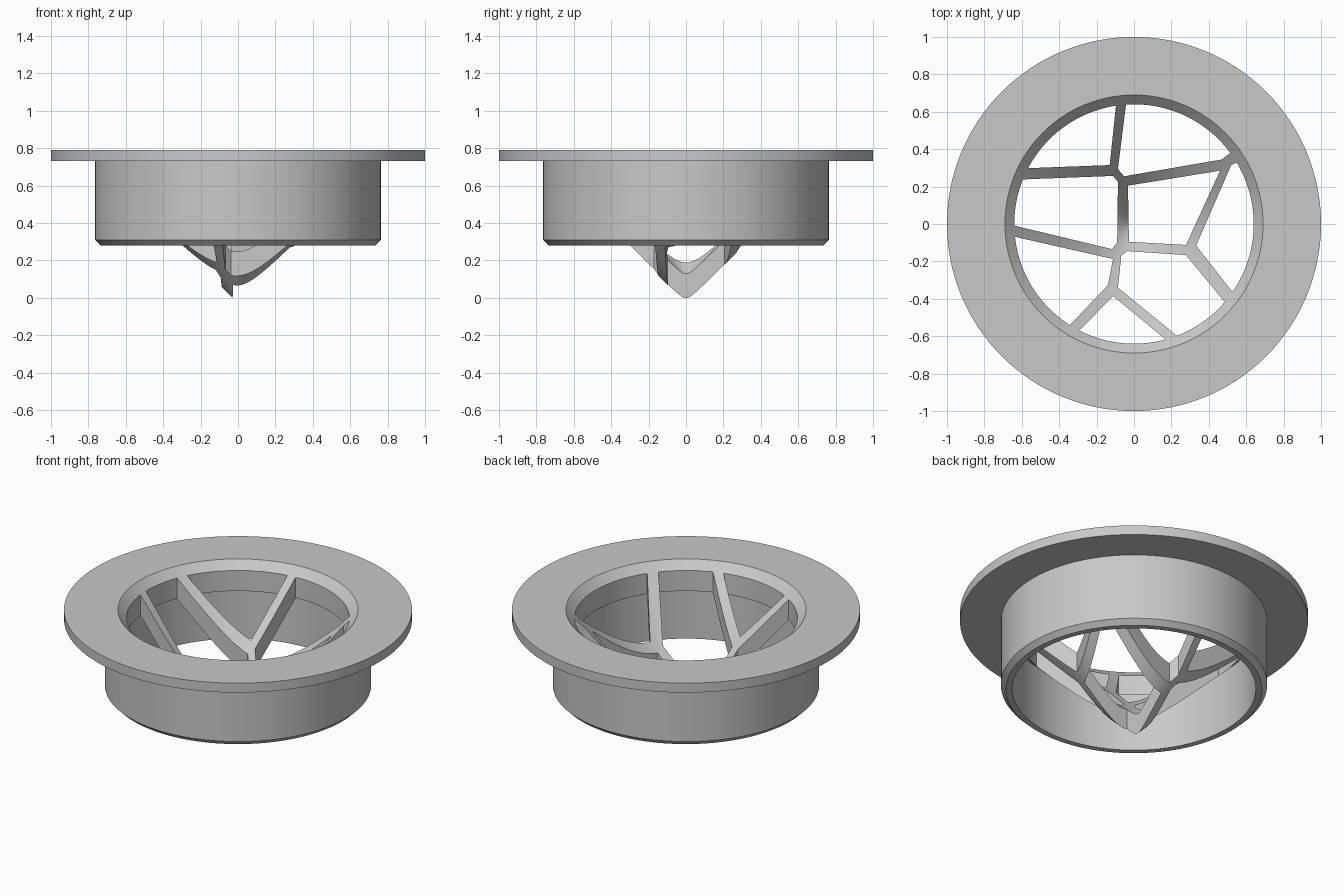
import bpy, bmesh, math
from mathutils import Vector, Matrix

if "Cube" in bpy.data.objects:
    bpy.data.objects.remove(bpy.data.objects["Cube"], do_unlink=True)

grey = bpy.data.materials.new("plain grey")
grey.use_nodes = True
grey.diffuse_color = (0.58, 0.58, 0.58, 1)
grey.node_tree.nodes["Principled BSDF"].inputs["Base Color"].default_value = grey.diffuse_color

SEGMENTS = 128
UPPER, LOWER = 0.10, -0.03   # heights of the upper and lower cone tips (45 degree slope)
HOLE_R, TUBE_R = 0.64, 0.70


def to_object(name, bm):
    bmesh.ops.recalc_face_normals(bm, faces=bm.faces)
    mesh = bpy.data.meshes.new(name)
    bm.to_mesh(mesh)
    bm.free()
    mesh.materials.append(grey)
    obj = bpy.data.objects.new(name, mesh)
    bpy.context.collection.objects.link(obj)
    return obj


def lathe(name, profile):
    """Spin a closed (radius, height) outline around z."""
    bm = bmesh.new()
    verts = [bm.verts.new((r, 0, z)) for r, z in profile]
    edges = [bm.edges.new((a, b)) for a, b in zip(verts, verts[1:] + verts[:1])
             if a.co.x > 0 or b.co.x > 0]
    bmesh.ops.spin(bm, geom=verts + edges, cent=(0, 0, 0), axis=(0, 0, 1),
                   angle=math.tau, steps=SEGMENTS, use_duplicate=False)
    bmesh.ops.remove_doubles(bm, verts=bm.verts, dist=0.0001)
    return to_object(name, bm)


def smooth(obj):
    bpy.ops.object.select_all(action='DESELECT')
    obj.select_set(True)
    bpy.context.view_layer.objects.active = obj
    bpy.ops.object.shade_smooth_by_angle(angle=math.radians(25))


# Flange, tube wall and the sloped inner lip in one turned body
body = lathe("flanged_tube", [
    (TUBE_R - 0.01, 0.79), (1, 0.79), (1, 0.73), (0.765, 0.73), (0.765, 0.31),
    (0.735, 0.28), (TUBE_R, 0.28), (TUBE_R, TUBE_R + LOWER),
    (HOLE_R, HOLE_R + LOWER), (HOLE_R, HOLE_R + UPPER)])

# Cone shell that becomes the strainer ribs
edge = HOLE_R + 0.002
ribs = lathe("strainer_ribs", [(0, UPPER), (edge, edge + UPPER), (edge, edge + LOWER), (0, LOWER)])

# Openings between the ribs, seen in plan; outer corners run past the lip
openings = [
    [(-.13, .315), (-.085, .74), (-.7, .74), (-.71, .293)],
    [(-.086, .294), (-.053, .255), (.47, .345), (.6, .45), (.7, .8), (-.03, .74)],
    [(.332, -.115), (.61, -.47), (.8, -.5), (.8, .35), (.62, .36), (.52, .315)],
    [(-.032, .205), (-.027, -.095), (.278, -.112), (.46, .285)],
    [(-.112, .257), (-.76, .232), (-.76, .02), (-.118, -.134), (-.09, -.1), (-.086, .225)],
    [(-.112, -.187), (-.75, -.043), (-.8, -.7), (-.43, -.633), (-.139, -.326)],
    [(-.112, -.385), (-.38, -.66), (-.05, -.9), (.27, -.7)],
    [(-.037, -.145), (-.068, -.17), (-.086, -.34), (.33, -.68), (.6, -.7), (.57, -.52), (.278, -.166)],
]
bm = bmesh.new()
for outline in openings:
    face = bm.faces.new([bm.verts.new((x, y, -0.5)) for x, y in outline])
    grown = bmesh.ops.extrude_face_region(bm, geom=[face], use_keep_orig=True)
    top = [v for v in grown["geom"] if isinstance(v, bmesh.types.BMVert)]
    bmesh.ops.translate(bm, verts=top, vec=(0, 0, 2))
cutter = to_object("opening_cutter", bm)
cutter.hide_render = True

# Cut the openings and keep the result as a plain mesh
cut = ribs.modifiers.new("openings", 'BOOLEAN')
cut.operation = 'DIFFERENCE'
cut.solver = 'EXACT'
cut.object = cutter
bpy.context.view_layer.objects.active = ribs
bpy.ops.object.modifier_apply(modifier=cut.name)
bpy.data.objects.remove(cutter, do_unlink=True)

for part in (body, ribs):
    smooth(part)
